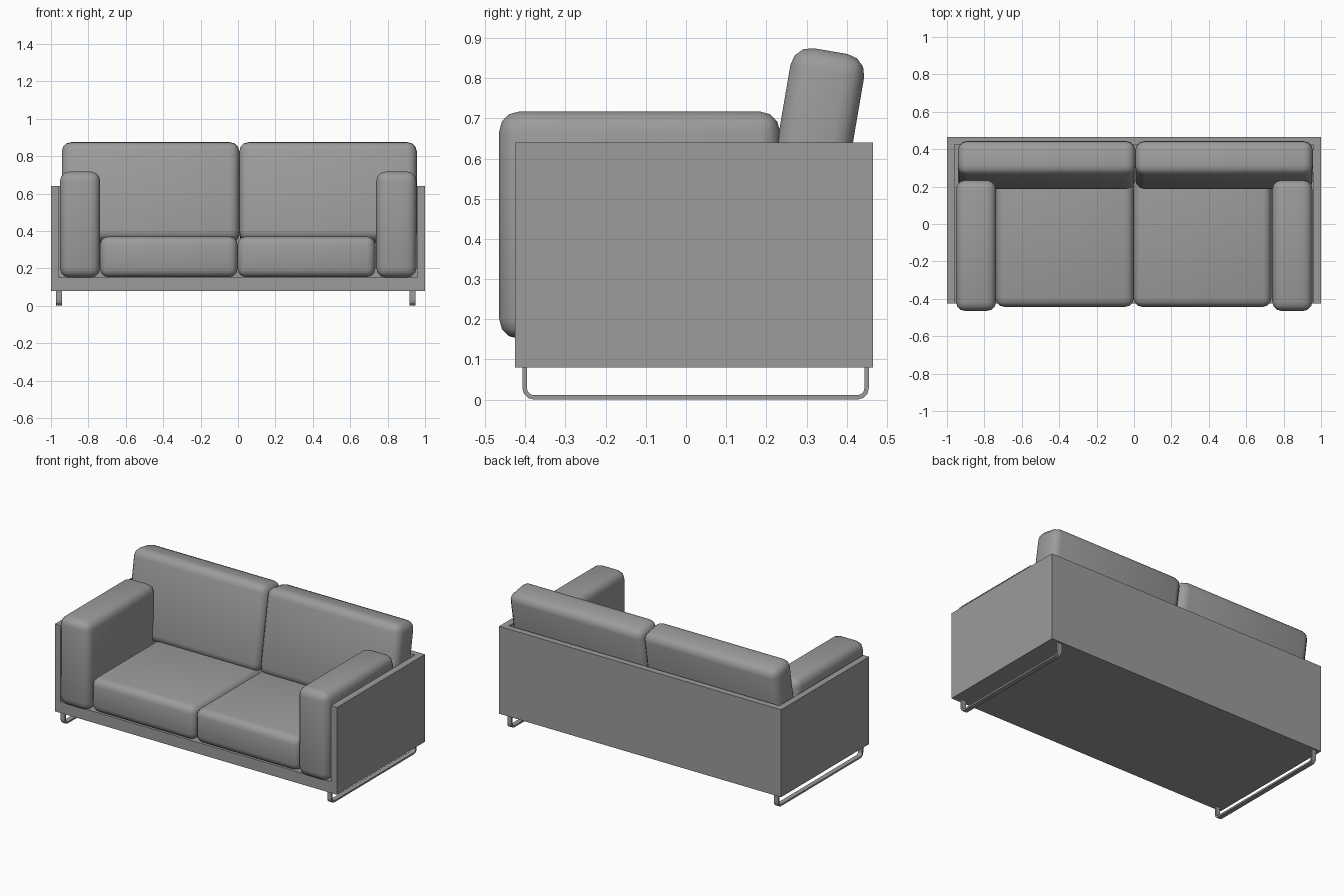
import bpy, bmesh, math
from mathutils import Vector

if "Cube" in bpy.data.objects:
    bpy.data.objects.remove(bpy.data.objects["Cube"])

# One dark grey for the whole sofa
grey = bpy.data.materials.new("dark_grey")
grey.diffuse_color = (0.33, 0.33, 0.33, 1)
grey.use_nodes = True
grey.node_tree.nodes["Principled BSDF"].inputs["Base Color"].default_value = grey.diffuse_color


def finish(name, bm):
    bmesh.ops.recalc_face_normals(bm, faces=bm.faces[:])
    me = bpy.data.meshes.new(name)
    bm.to_mesh(me)
    bm.free()
    me.materials.append(grey)
    ob = bpy.data.objects.new(name, me)
    bpy.context.collection.objects.link(ob)
    return ob


def box(name, lo, hi, radius=0.0, tilt=0.0):
    """Box between two corners, optionally rounded and tilted about x."""
    lo, hi = Vector(lo), Vector(hi)
    bm = bmesh.new()
    bmesh.ops.create_cube(bm, size=1)
    bmesh.ops.scale(bm, vec=hi - lo, verts=bm.verts[:])
    if radius:
        bmesh.ops.bevel(bm, geom=bm.edges[:], offset=radius, segments=3,
                        profile=0.5, affect='EDGES')
        for f in bm.faces:
            f.smooth = True
    ob = finish(name, bm)
    ob.location = (lo + hi) / 2
    ob.rotation_euler.x = tilt
    return ob


# Tray-shaped frame: base, two sides and back cut from one block
frame = box("frame", (-1, -0.425, 0.08), (1, 0.465, 0.64))
cutter = box("frame_cutter", (-0.96, -0.6, 0.152), (0.957, 0.425, 0.8))
cutter.hide_render = True
cut = frame.modifiers.new("hollow", 'BOOLEAN')
cut.object = cutter
cut.operation = 'DIFFERENCE'
cut.solver = 'EXACT'
bpy.context.view_layer.objects.active = frame
frame.select_set(True)
bpy.ops.object.modifier_apply(modifier=cut.name)
bpy.data.objects.remove(cutter)


def sled_leg(name, x0, x1):
    """Flat bar bent into a U with rounded lower corners."""
    y0, y1, top, t, r = -0.407, 0.455, 0.08, 0.011, 0.028

    def path(inset):
        rr = r - inset
        pts = [(y0 + inset, top)]
        for cy, start in ((y0 + r, 180), (y1 - r, 270)):
            for i in range(4):
                a = math.radians(start + 30 * i)
                pts.append((cy + rr * math.cos(a), r + rr * math.sin(a)))
        return pts + [(y1 - inset, top)]

    bm = bmesh.new()
    rings = [[bm.verts.new(p) for p in ((x0, *o), (x1, *o), (x1, *i), (x0, *i))]
             for o, i in zip(path(0), path(t))]
    for a, b in zip(rings, rings[1:]):
        for k in range(4):
            n = (k + 1) % 4
            bm.faces.new((a[k], a[n], b[n], b[k]))
    bm.faces.new(rings[0])
    bm.faces.new(rings[-1])
    return finish(name, bm)


# Sled legs, the right one set slightly further in
sled_leg("left_leg", -0.972, -0.942)
sled_leg("right_leg", 0.918, 0.948)

# Left and right arm, seat and back cushions
for side, s in (("left", -1), ("right", 1)):
    def span(a, b, shift):
        return [v + shift for v in sorted((s * a, s * b))]

    x0, x1 = span(0.738, 0.953, 0.001)
    box(side + "_arm_cushion", (x0, -0.465, 0.151), (x1, 0.234, 0.717), 0.05)

    x0, x1 = span(0.0, 0.736, -0.002)
    box(side + "_seat_cushion", (x0, -0.443, 0.153), (x1, 0.41, 0.37), 0.045)

    x0, x1 = span(0.0, 0.949, 0.007)
    box(side + "_back_cushion", (x0, 0.222, 0.336), (x1, 0.408, 0.871),
        0.05, -math.radians(9.7))
